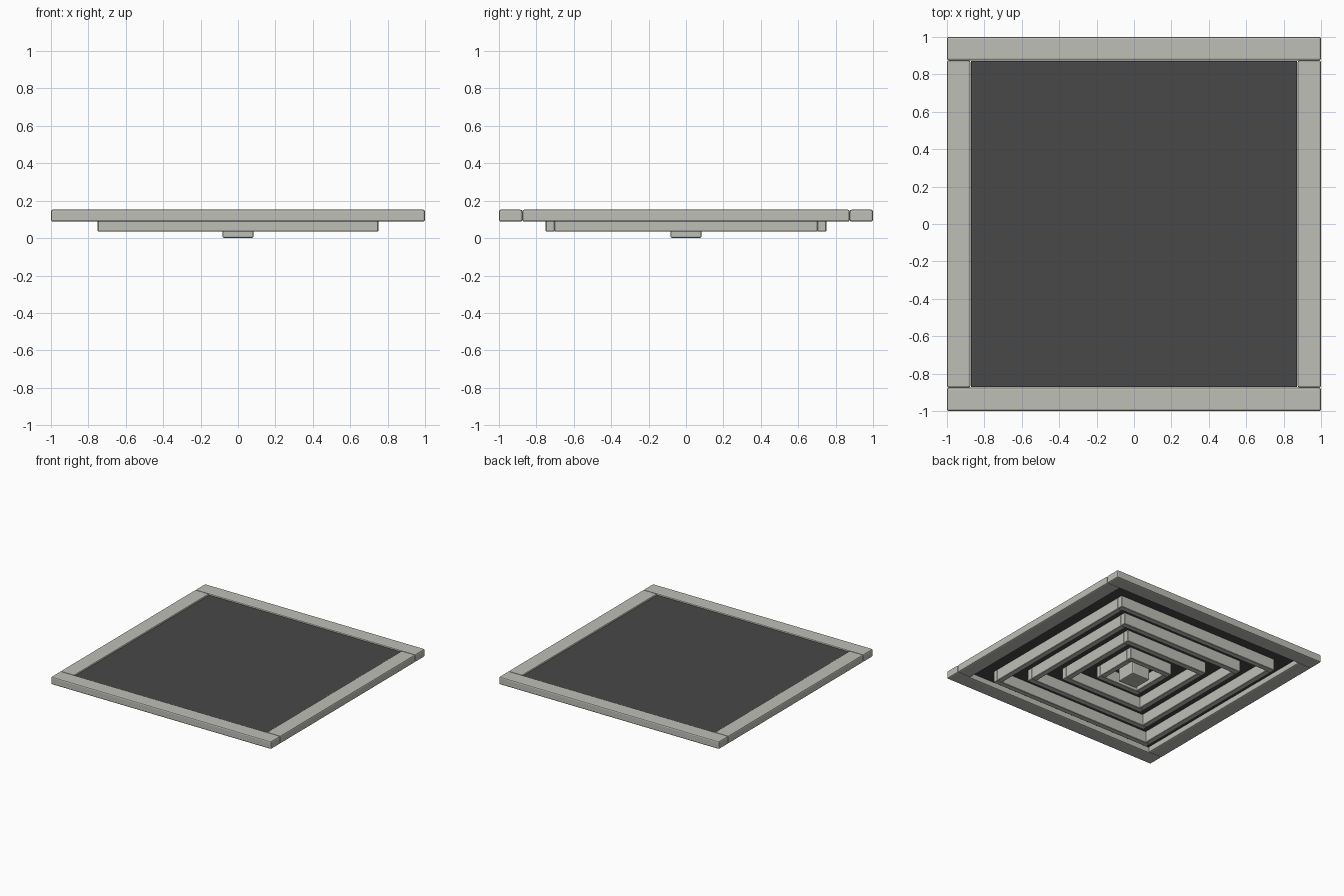
import bpy

if "Cube" in bpy.data.objects:
    bpy.data.objects.remove(bpy.data.objects["Cube"])


def material(name, colour):
    m = bpy.data.materials.new(name)
    m.diffuse_color = (*colour, 1)
    m.use_nodes = True
    m.node_tree.nodes["Principled BSDF"].inputs["Base Color"].default_value = m.diffuse_color
    return m


GREY = material("warm grey metal", (0.52, 0.52, 0.48))
DARK = material("dark backing", (0.065, 0.065, 0.065))


def box(name, x, y, z, mat, bevel=0.0, segments=2):
    """Box from (min, max) ranges on each axis, with optional rounded edges."""
    bpy.ops.mesh.primitive_cube_add(
        size=1, location=[(r[0] + r[1]) / 2 for r in (x, y, z)])
    ob = bpy.context.object
    ob.name = name
    ob.scale = [r[1] - r[0] for r in (x, y, z)]
    bpy.ops.object.transform_apply(location=False, rotation=False, scale=True)
    ob.data.materials.append(mat)
    if bevel:
        mod = ob.modifiers.new("rounded edges", "BEVEL")
        mod.width = bevel
        mod.segments = segments
    return ob


def square_ring(name, half, width, z, bevel, segments):
    """Four butted bars: front and back run full length, sides fit between."""
    inner = half - width
    for label, a, b in (("low", -half, -inner), ("high", inner, half)):
        end = "front" if label == "low" else "back"
        side = "left" if label == "low" else "right"
        box(f"{name}_{end}", (-half, half), (a, b), z, GREY, bevel, segments)
        box(f"{name}_{side}", (a, b), (-inner, inner), z, GREY, bevel, segments)


# Outer frame
square_ring("frame", 1.0, 0.125, (0.088, 0.152), 0.01, 2)

# Backing plate
box("backing_plate", (-0.872, 0.872), (-0.872, 0.872), (0.13, 0.142), DARK)

# Concentric louvre rings hanging under the plate
for i, half in enumerate((0.75, 0.567, 0.383, 0.2)):
    square_ring(f"louvre_{i + 1}", half, 0.046, (0.036, 0.132), 0.003, 1)

# Centre block
box("centre_block", (-0.082, 0.082), (-0.082, 0.082), (0.0, 0.132), GREY, 0.008)
